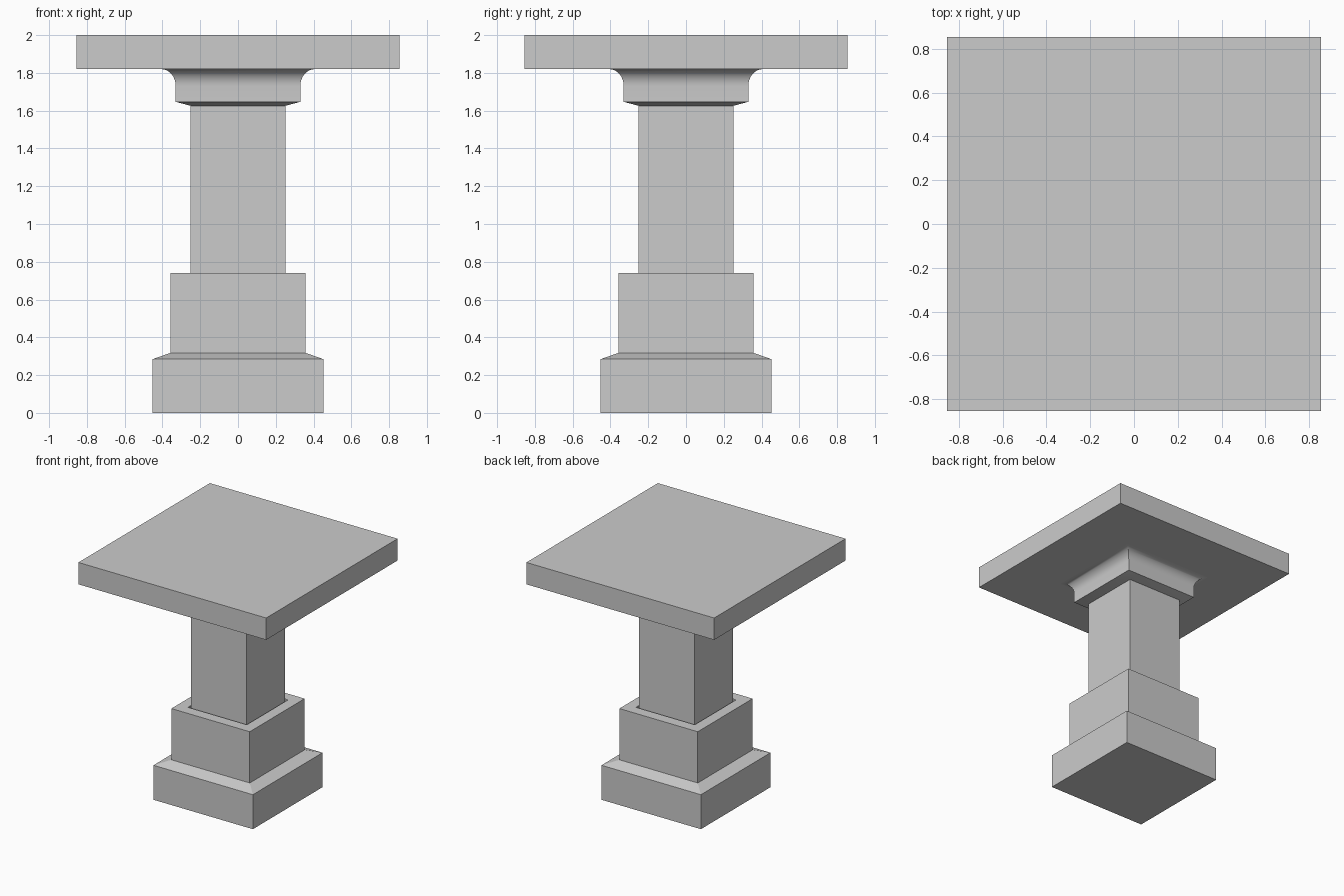
import bpy, bmesh, math

if "Cube" in bpy.data.objects:
    bpy.data.objects.remove(bpy.data.objects["Cube"])


def square_loft(name, profile, smooth=False):
    """Sweep (half_width, z) points around a square plan and cap both ends."""
    bm = bmesh.new()
    rings = [[bm.verts.new((sx * r, sy * r, z))
              for sx, sy in ((-1, -1), (1, -1), (1, 1), (-1, 1))]
             for r, z in profile]
    for low, high in zip(rings, rings[1:]):
        for i in range(4):
            j = (i + 1) % 4
            bm.faces.new((low[i], low[j], high[j], high[i]))
    bm.faces.new(rings[0][::-1])
    bm.faces.new(rings[-1])
    bmesh.ops.recalc_face_normals(bm, faces=bm.faces)
    mesh = bpy.data.meshes.new(name)
    bm.to_mesh(mesh)
    bm.free()
    obj = bpy.data.objects.new(name, mesh)
    bpy.context.collection.objects.link(obj)
    if smooth:
        bpy.ops.object.select_all(action='DESELECT')
        obj.select_set(True)
        bpy.context.view_layer.objects.active = obj
        bpy.ops.object.shade_smooth_by_angle(angle=math.radians(30))
    return obj


# Stepped foot: plinth, sloped ledge, block with a shallow recess round the shaft
square_loft("stepped_base", [(0.453, 0), (0.453, 0.284), (0.357, 0.318),
                             (0.357, 0.74), (0.268, 0.74), (0.262, 0.70)])

# Plain square shaft
square_loft("shaft", [(0.252, 0.69), (0.252, 1.64)])

# Capital: sloped underside, upright band, concave cove flaring to the slab
cove = [(0.405 - 0.075 * math.cos(a), 1.73 + 0.09 * math.sin(a))
        for a in (math.pi / 2 * i / 8 for i in range(9))]
square_loft("capital", [(0.252, 1.626), (0.33, 1.647)] + cove, smooth=True)

# Top slab
square_loft("top_slab", [(0.855, 1.82), (0.855, 2.0)])
